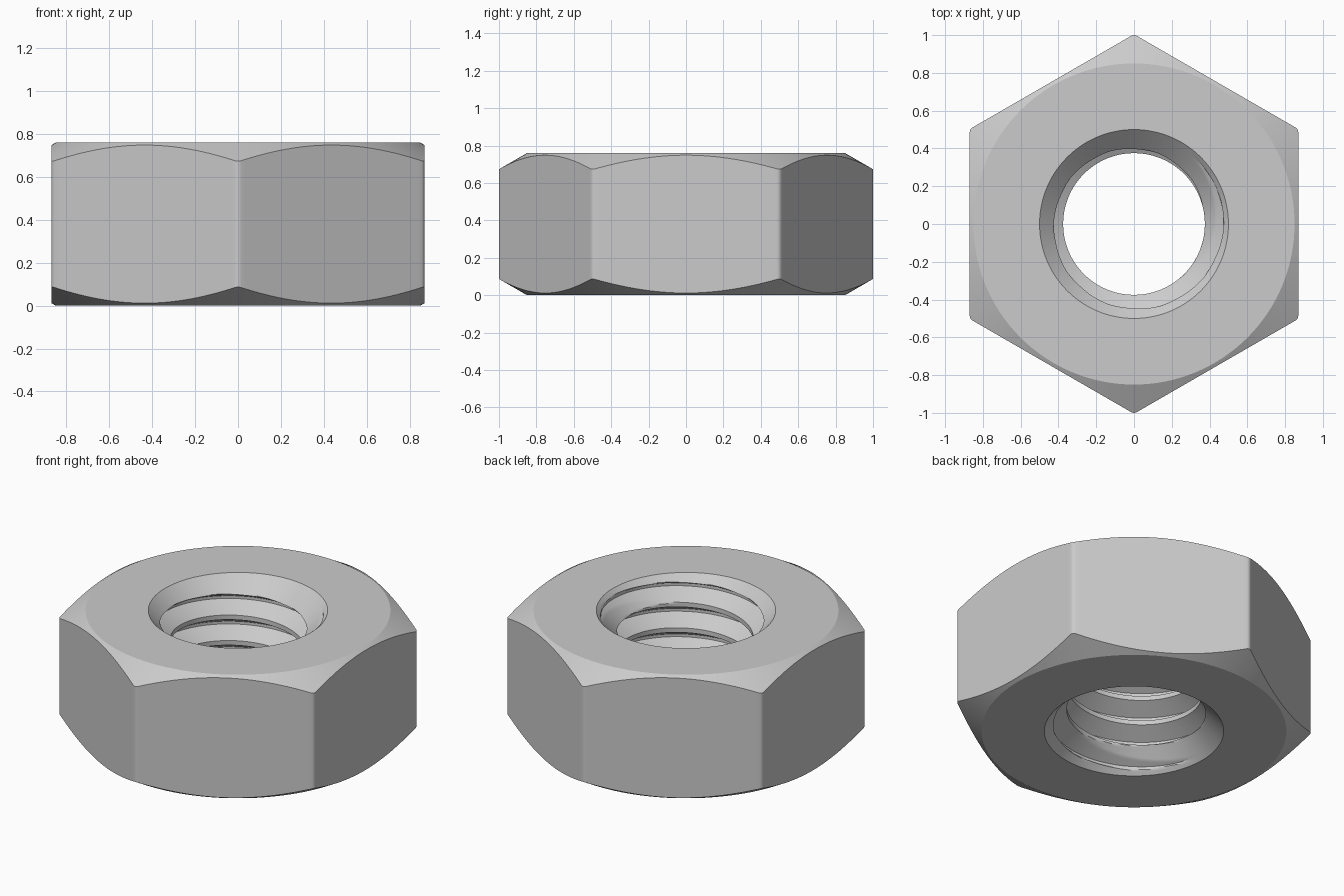
import bpy, bmesh
from math import radians, degrees, cos, sin, sqrt, tan, atan2, ceil, pi

if "Cube" in bpy.data.objects:
    bpy.data.objects.remove(bpy.data.objects["Cube"])

H = 0.76                       # height
APOTHEM, FILLET = 0.87, 0.03   # hexagon flats and corner rounding
FACE_R = 0.85                  # circle where the 30 degree chamfer begins
RIM_R = 0.50                   # countersink rim
MINOR, MAJOR, PITCH = 0.375, 0.475, 0.157
ROOT, FLANK = 0.017, 0.056     # axial lengths of root flat and each flank
ROOT_TOP = 0.73                # height of the groove's upper edge at angle 0
SUB = 10                       # subdivisions per flank

CENTRE = (APOTHEM - FILLET) / cos(radians(30))
TANGENT = degrees(atan2(FILLET / 2, CENTRE + FILLET * cos(radians(30))))


def hex_radius(off):
    """Radius of the rounded hexagon, off degrees away from a corner."""
    off = abs(off)
    if off >= TANGENT - 1e-6:
        return APOTHEM / cos(radians(30 - off))
    a = radians(off)
    return CENTRE * cos(a) + sqrt(FILLET ** 2 - (CENTRE * sin(a)) ** 2)


def thread_radius(t):
    """Thread profile, t = axial distance above the groove's upper edge."""
    if t < FLANK:
        return MAJOR - (MAJOR - MINOR) * t / FLANK
    t = PITCH - t
    if t < ROOT:
        return MAJOR
    return max(MINOR, MAJOR - (MAJOR - MINOR) * (t - ROOT) / FLANK)


# angles: dense at the hexagon corners
half = [0, TANGENT / 2, TANGENT] + list(range(2, 31, 2))
offsets = [-o for o in reversed(half[1:])] + half[:-1]
angles = [(30 + 60 * k + o, o) for k in range(6) for o in offsets]
angles.append((angles[0][0] + 360, offsets[0]))

# axial steps of one thread turn, aligned with the profile corners
crest = PITCH - ROOT - 2 * FLANK
steps = [FLANK * i / SUB for i in range(SUB)]
steps += [FLANK + crest * i / 4 for i in range(4)]
steps += [FLANK + crest + FLANK * i / SUB for i in range(SUB)]
steps += [PITCH - ROOT, PITCH - ROOT / 2]

bm = bmesh.new()
turns = ceil(H / PITCH) + 3
columns = []
for deg, off in angles:
    a = radians(deg)

    def vert(r, z):
        return bm.verts.new((r * cos(a), r * sin(a), z))

    # outer shell, from bottom rim round to top rim
    R = hex_radius(off)
    drop = (R - FACE_R) * tan(radians(30))
    col = [vert(RIM_R, 0), vert(FACE_R, 0), vert(R, drop),
           vert(R, H - drop), vert(FACE_R, H), vert(RIM_R, H)]
    # threaded bore with countersinks, from top rim down, rows follow the helix
    start = ROOT_TOP % PITCH - 3 * PITCH + PITCH * a / (2 * pi)
    bore = []
    for n in range(turns + 1):
        for s in steps:
            z = min(max(start + n * PITCH + s, 0), H)
            r = max(thread_radius(s), RIM_R - z, RIM_R - (H - z))
            if z in (0, H):
                r = RIM_R
            bore.append((r, z))
    col += [vert(r, z) for r, z in reversed(bore)]
    columns.append(col)

for c, d in zip(columns, columns[1:]):
    for i in range(len(c) - 1):
        # skip rows collapsed on a rim
        quad = [c[i], d[i], d[i + 1], c[i + 1]]
        if len({tuple(round(x, 6) for x in v.co) for v in quad}) > 2:
            bm.faces.new(quad)
bmesh.ops.remove_doubles(bm, verts=bm.verts, dist=1e-5)
bmesh.ops.delete(bm, geom=[v for v in bm.verts if not v.link_faces], context='VERTS')
bmesh.ops.recalc_face_normals(bm, faces=bm.faces)

mesh = bpy.data.meshes.new("hex_nut")
bm.to_mesh(mesh)
bm.free()
nut = bpy.data.objects.new("hex_nut", mesh)
bpy.context.collection.objects.link(nut)
bpy.context.view_layer.objects.active = nut
nut.select_set(True)
bpy.ops.object.shade_smooth_by_angle(angle=radians(25))
